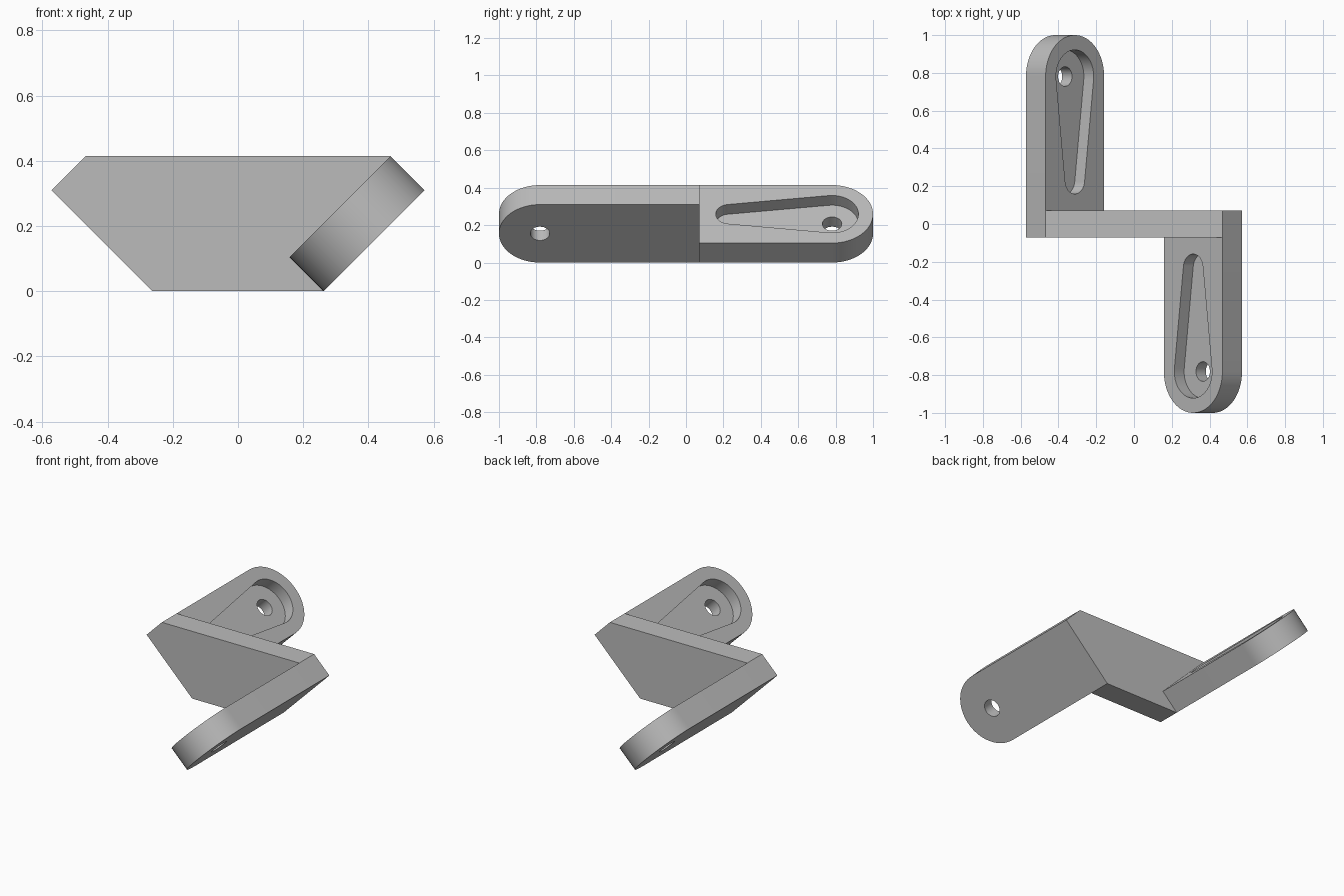
import bpy, bmesh, math
from mathutils import Matrix

if "Cube" in bpy.data.objects:
    bpy.data.objects.remove(bpy.data.objects["Cube"])

A = 0.104              # plate thickness seen along x or z (tilted 45 degrees)
B = 0.31               # plate width seen along x or z
XA = 0.158             # inner low corner of the arm plate
H = A + B
T, R = A * math.sqrt(2), B / math.sqrt(2)   # true thickness, end radius
WEB = 0.072            # half thickness of the web
END = -1 + R           # centre of the rounded arm end

grey = bpy.data.materials.new("plain_grey")
grey.use_nodes = True
grey.diffuse_color = (0.5, 0.5, 0.5, 1)
grey.node_tree.nodes["Principled BSDF"].inputs["Base Color"].default_value = (0.5, 0.5, 0.5, 1)


def prism(name, outline, low, high):
    """Extrude a 2D outline along local z."""
    bm = bmesh.new()
    face = bm.faces.new([bm.verts.new((x, y, low)) for x, y in outline])
    ext = bmesh.ops.extrude_face_region(bm, geom=[face])
    verts = [v for v in ext["geom"] if isinstance(v, bmesh.types.BMVert)]
    bmesh.ops.translate(bm, verts=verts, vec=(0, 0, high - low))
    bmesh.ops.recalc_face_normals(bm, faces=bm.faces)
    mesh = bpy.data.meshes.new(name)
    bm.to_mesh(mesh)
    bm.free()
    mesh.materials.append(grey)
    obj = bpy.data.objects.new(name, mesh)
    bpy.context.collection.objects.link(obj)
    return obj


def arc(cy, r, start, end, n=32):
    return [(r * math.cos(start + (end - start) * i / n),
             cy + r * math.sin(start + (end - start) * i / n)) for i in range(n + 1)]


# Web: chamfered plate joining the two arms
xo = XA + H
half = [(XA + A, 0), (xo, B), (xo - A, H)]
web = prism("web", half + [(-x, z) for x, z in reversed(half)], -WEB, WEB)
web.data.transform(Matrix.Rotation(math.pi / 2, 4, 'X'))

# Arm plate with one rounded end, upper face on local z = 0
arm = prism("front_arm", [(R, -WEB), (-R, -WEB)] + arc(END, R, math.pi, 2 * math.pi), -T, 0)

# Tapered pocket and through hole cutters
big, small, small_y = 0.141, 0.073, -0.232
tilt = math.asin((big - small) / (small_y - END))
pocket = prism("pocket_cutter",
               arc(small_y, small, tilt, math.pi - tilt, 24)
               + arc(END, big, math.pi - tilt, 2 * math.pi + tilt, 36), -T / 2, 0.1)
hole = prism("hole_cutter", arc(END, 0.052, 0, 2 * math.pi * 31 / 32, 31), -T - 0.1, 0.05)
for cutter in (pocket, hole):
    cutter.hide_render = True
    mod = arm.modifiers.new(cutter.name, 'BOOLEAN')
    mod.operation, mod.solver, mod.object = 'DIFFERENCE', 'EXACT', cutter

# Bake the cuts and drop the cutters
bpy.context.view_layer.update()
cut = bpy.data.meshes.new_from_object(arm.evaluated_get(bpy.context.evaluated_depsgraph_get()))
arm.modifiers.clear()
arm.data = cut
for cutter in (pocket, hole):
    bpy.data.objects.remove(cutter)

# Tilt the arm into place, then repeat it half a turn around z
cut.transform(Matrix.Translation((XA + B / 2, 0, A + B / 2)) @ Matrix.Rotation(-math.pi / 4, 4, 'Y'))
back = bpy.data.objects.new("back_arm", cut.copy())
back.data.transform(Matrix.Rotation(math.pi, 4, 'Z'))
bpy.context.collection.objects.link(back)

# Smooth the round walls, keep the edges sharp
for obj in (arm, back):
    bpy.ops.object.select_all(action='DESELECT')
    obj.select_set(True)
    bpy.context.view_layer.objects.active = obj
    bpy.ops.object.shade_smooth_by_angle(angle=math.radians(30))
